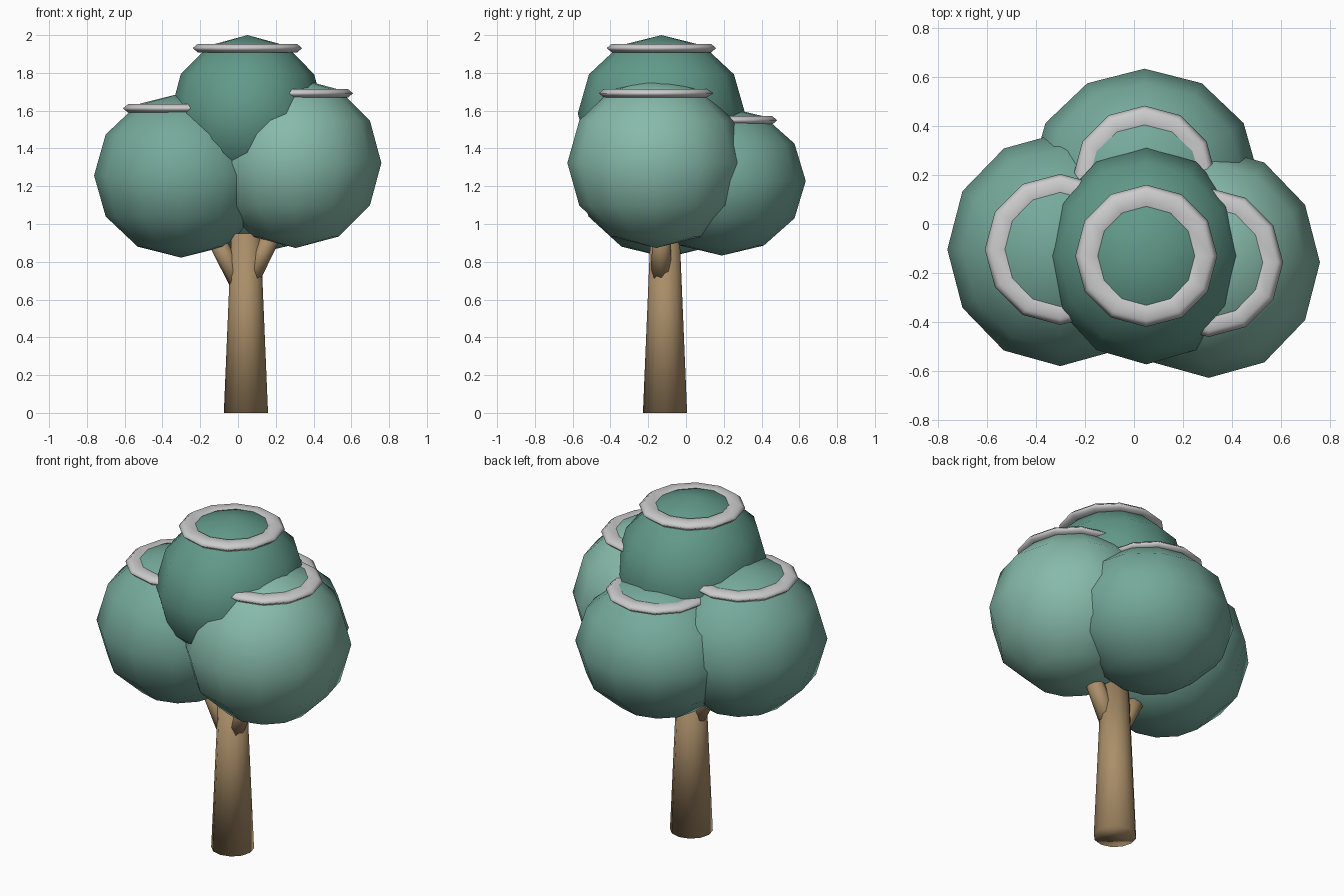
import bpy
from mathutils import Vector

if "Cube" in bpy.data.objects:
    bpy.data.objects.remove(bpy.data.objects["Cube"])


def material(name, rgb):
    m = bpy.data.materials.new(name)
    m.diffuse_color = (*rgb, 1)
    m.use_nodes = True
    m.node_tree.nodes["Principled BSDF"].inputs["Base Color"].default_value = m.diffuse_color
    return m


BARK = material("bark", (0.40, 0.27, 0.14))
SNOW = material("snow", (0.86, 0.86, 0.88))
DARK = material("leaf_dark", (0.12, 0.32, 0.25))
MID = material("leaf_mid", (0.18, 0.40, 0.33))
LIGHT = material("leaf_light", (0.24, 0.49, 0.40))


def finish(name, mat):
    ob = bpy.context.object
    ob.name = name
    ob.data.materials.append(mat)
    bpy.ops.object.shade_smooth()
    return ob


def limb(name, start, end, r1, r2, sides):
    a, b = Vector(start), Vector(end)
    d = b - a
    bpy.ops.mesh.primitive_cone_add(vertices=sides, radius1=r1, radius2=r2,
                                    depth=d.length, location=(a + b) / 2,
                                    rotation=d.to_track_quat('Z', 'Y').to_euler())
    return finish(name, BARK)


def foliage(name, center, radii, mat):
    bpy.ops.mesh.primitive_uv_sphere_add(segments=12, ring_count=6, radius=1, location=center)
    finish(name, mat).scale = radii


def snow_ring(name, center, outer):
    minor = 0.055
    bpy.ops.mesh.primitive_torus_add(major_segments=12, minor_segments=6,
                                     major_radius=outer - minor, minor_radius=minor,
                                     location=center)
    finish(name, SNOW).scale = (1, 1, 0.48)


# Trunk and the two forked branches
limb("trunk", (0.042, -0.111, 0), (0.042, -0.111, 0.95), 0.117, 0.077, 12)
limb("left_branch", (0.02, -0.11, 0.66), (-0.14, -0.11, 0.965), 0.052, 0.046, 8)
limb("right_branch", (0.055, -0.13, 0.70), (0.195, -0.13, 0.97), 0.055, 0.048, 8)

# Foliage clumps with a flattened snow ring near each top
clumps = [
    ("left", (-0.301, -0.104, 1.257), (0.461, 0.476, 0.435), MID, 1.612, 0.308),
    ("right", (0.305, -0.157, 1.323), (0.454, 0.471, 0.450), LIGHT, 1.692, 0.304),
    ("top", (0.050, -0.130, 1.585), (0.408, 0.443, 0.415), DARK, 1.931, 0.290),
    ("back", (0.043, 0.190, 1.228), (0.467, 0.444, 0.395), MID, 1.549, 0.293),
]
for name, center, radii, mat, ring_z, ring_r in clumps:
    foliage(name + "_foliage", center, radii, mat)
    snow_ring(name + "_snow_ring", (center[0], center[1], ring_z), ring_r)
